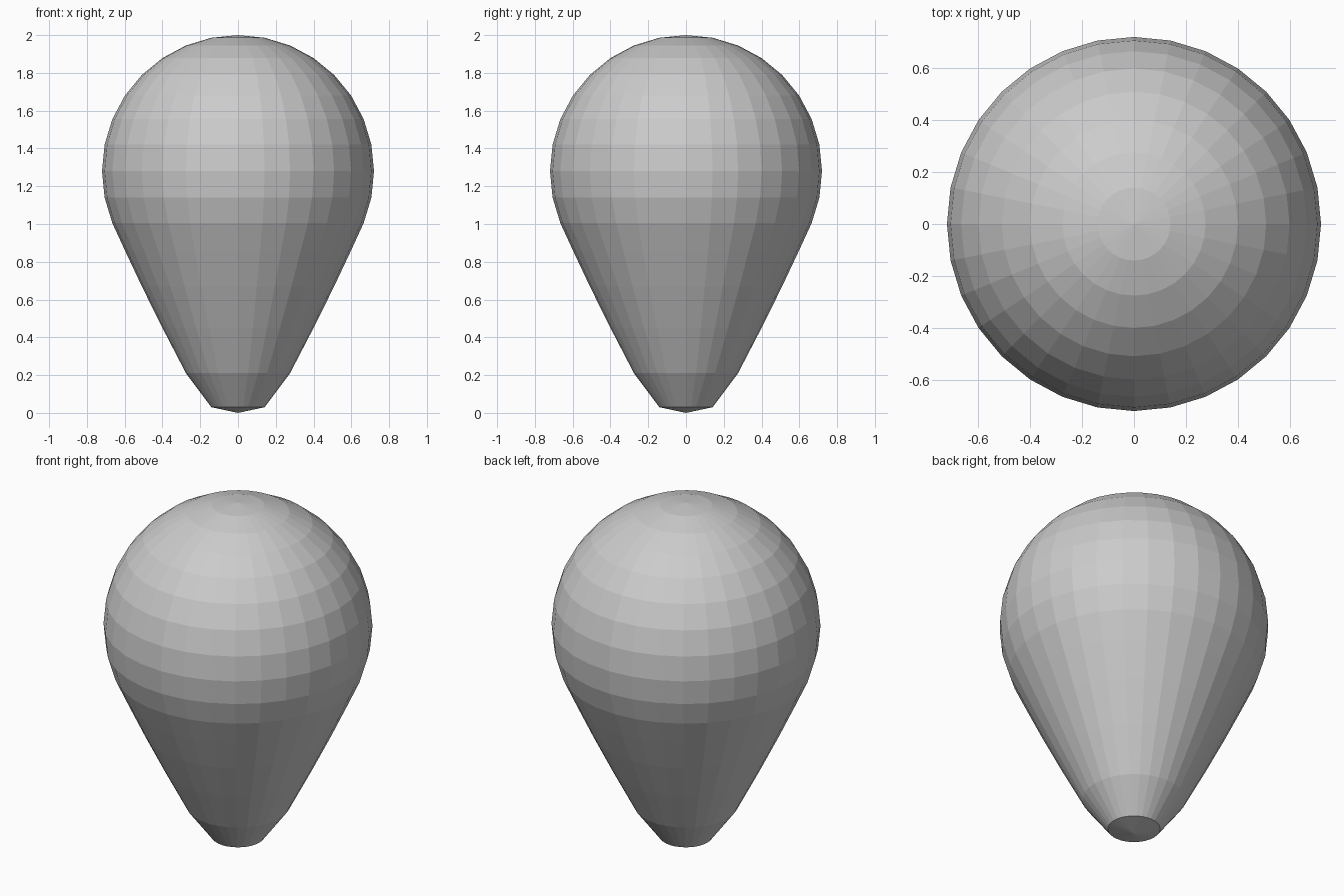
import bpy, bmesh, math

if "Cube" in bpy.data.objects:
    bpy.data.objects.remove(bpy.data.objects["Cube"])

R, CENTRE = 0.72, 1.28
SEGMENTS, RINGS = 32, 16
# Lower rings of the sphere are pulled down to form the tapered neck
PULLED = {11: 0.86, 12: 0.67, 13: 0.45, 14: 0.21, 15: 0.03, 16: 0.0}

bm = bmesh.new()
bmesh.ops.create_uvsphere(bm, u_segments=SEGMENTS, v_segments=RINGS, radius=R)
for v in bm.verts:
    ring = round(math.acos(max(-1, min(1, v.co.z / R))) / math.pi * RINGS)
    v.co.z = PULLED.get(ring, v.co.z + CENTRE)

# Balloon envelope, flat shaded
mesh = bpy.data.meshes.new("balloon_envelope")
bm.to_mesh(mesh)
bm.free()
bpy.context.collection.objects.link(bpy.data.objects.new("balloon_envelope", mesh))
